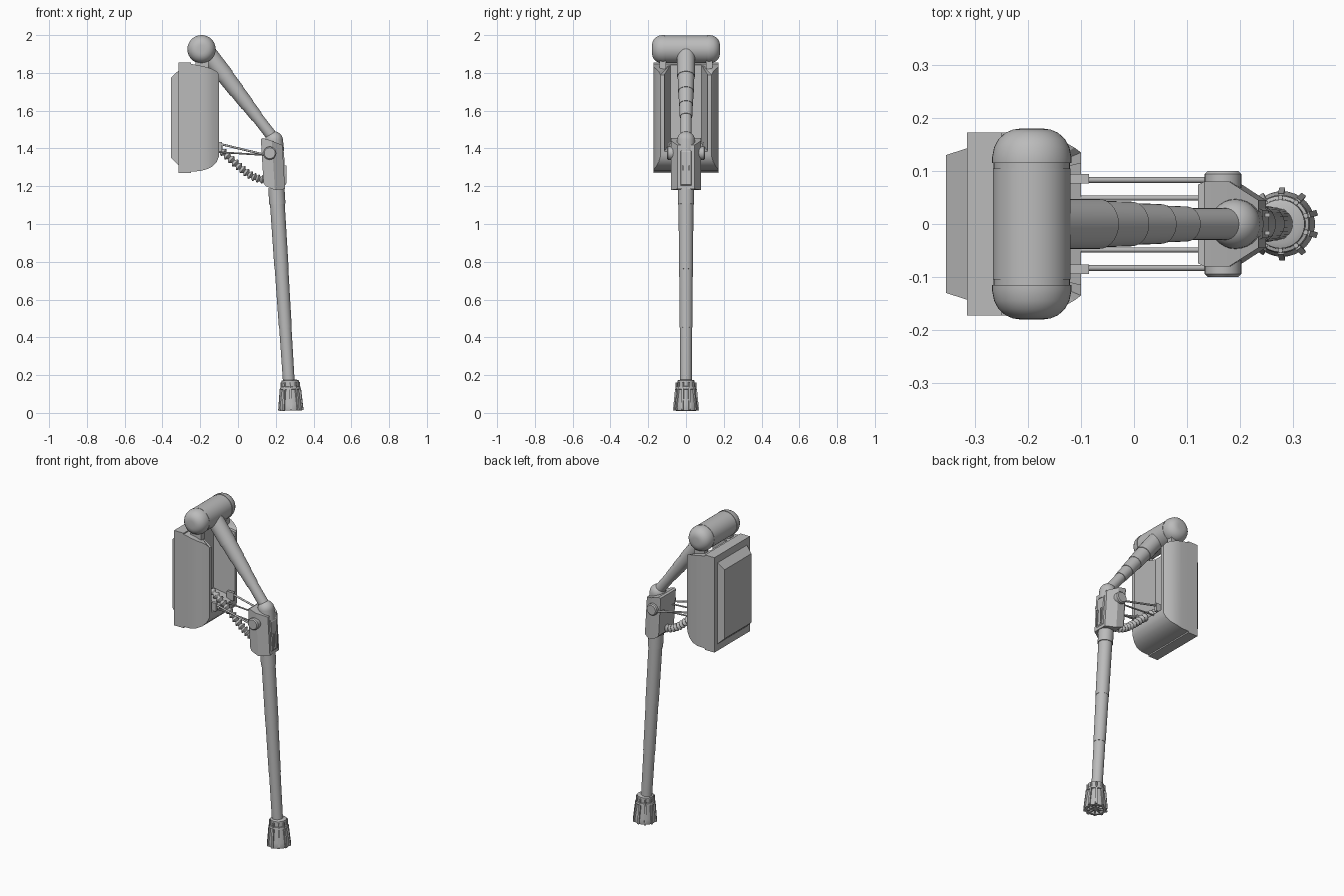
import bpy, bmesh, math
from mathutils import Vector, Matrix

if "Cube" in bpy.data.objects:
    bpy.data.objects.remove(bpy.data.objects["Cube"])

grey = bpy.data.materials.new("mid_grey")
grey.diffuse_color = (0.5, 0.5, 0.5, 1)
grey.use_nodes = True
grey.node_tree.nodes["Principled BSDF"].inputs["Base Color"].default_value = grey.diffuse_color


def finish(name, bm, angle=35):
    bmesh.ops.recalc_face_normals(bm, faces=bm.faces)
    me = bpy.data.meshes.new(name)
    bm.to_mesh(me)
    bm.free()
    me.materials.append(grey)
    me.shade_smooth()
    me.set_sharp_from_angle(angle=math.radians(angle))
    ob = bpy.data.objects.new(name, me)
    bpy.context.collection.objects.link(ob)
    return ob


def rings(name, stations, n=28, angle=35):
    """Skin circles given as (centre, tangent, radius) and cap both ends."""
    bm = bmesh.new()
    prev = first = None
    for c, t, r in stations:
        q = Vector(t).to_track_quat('Z', 'Y')
        ring = [bm.verts.new(Vector(c) + q @ Vector((r * math.cos(2 * math.pi * i / n),
                r * math.sin(2 * math.pi * i / n), 0))) for i in range(n)]
        if prev:
            for i in range(n):
                bm.faces.new((prev[i], prev[i - 1], ring[i - 1], ring[i]))
        first, prev = first or ring, ring
    bm.faces.new(first)
    bm.faces.new(prev)
    return finish(name, bm, angle)


def lathe(name, a, b, profile, n=28, angle=35):
    """Turned part from a to b; profile holds (distance along axis, radius)."""
    a, d = Vector(a), (Vector(b) - Vector(a)).normalized()
    return rings(name, [(a + d * t, d, r) for t, r in profile], n, angle)


def rod(name, a, b, r, n=12):
    return lathe(name, a, b, [(0, r), ((Vector(b) - Vector(a)).length, r)], n)


def box(name, x0, x1, y0, y1, z0, z1):
    bm = bmesh.new()
    m = Matrix.Translation(((x0 + x1) / 2, (y0 + y1) / 2, (z0 + z1) / 2)) @ \
        Matrix.Diagonal((x1 - x0, y1 - y0, z1 - z0, 1))
    bmesh.ops.create_cube(bm, size=1, matrix=m)
    return finish(name, bm)


def loft(name, sections, shear=0.0):
    """Skin rectangles given as (x, half width, low z, high z)."""
    bm = bmesh.new()
    prev = first = None
    for x, y, z0, z1 in sections:
        loop = [bm.verts.new((x + shear * (1.3 - pz), py, pz))
                for py, pz in ((-y, z0), (y, z0), (y, z1), (-y, z1))]
        if prev:
            for i in range(4):
                bm.faces.new((prev[i], prev[i - 1], loop[i - 1], loop[i]))
        first, prev = first or loop, loop
    bm.faces.new(first)
    bm.faces.new(prev)
    return finish(name, bm, 20)


# shoulder drum with rounded end caps
end = [(.18, .022), (.178, .036), (.172, .05), (.16, .063), (.145, .071),
       (.125, .075), (.115, .075), (.115, .072), (.105, .072), (.105, .0735)]
drum = [(.18 - y, r) for y, r in end] + [(.18 + y, r) for y, r in reversed(end)]
lathe("shoulder_drum", (-.193, -.18, 1.925), (-.193, .18, 1.925), drum, 40)

# pack: raised back panel and wide plate
loft("back_panel", [(-.355, .13, 1.35, 1.775), (-.315, .143, 1.312, 1.812)])
loft("back_plate", [(-.315, .173, 1.27, 1.855), (-.25, .173, 1.27, 1.855)])

# pack front: U-shaped rim around a channel that is open at the top
rim = [(-.25, .173, 1.278, 1.848), (-.2, .173, 1.28, 1.838), (-.165, .17, 1.29, 1.83),
       (-.135, .157, 1.305, 1.82), (-.112, .144, 1.33, 1.808), (-.1, .135, 1.36, 1.79),
       (-.1, .115, 1.385, 1.79), (-.225, .082, 1.43, 1.842)]
bm = bmesh.new()
us = [[bm.verts.new((x, sy * y, z)) for sy, z in ((-1, z1), (-1, z0), (1, z0), (1, z1))]
      for x, y, z0, z1 in rim]
for u, v in zip(us, us[1:]):
    for i in range(3):
        bm.faces.new((u[i], u[i + 1], v[i + 1], v[i]))
bm.faces.new(us[0])
bm.faces.new(us[-1])
for u, v in zip(us[1:6], us[2:7]):   # top of each wing, fanned to the channel floor
    for k in (0, 3):
        bm.faces.new((u[k], v[k], us[-1][k]))
bm.faces.new((us[0][0], us[1][0], us[-1][0], us[-1][3], us[1][3], us[0][3]))
bmesh.ops.dissolve_degenerate(bm, dist=1e-5, edges=bm.edges)
finish("pack_rim", bm, 25)

# upper arm with stepped sleeves
A, B = Vector((-.17, 0, 1.915)), Vector((.187, 0, 1.455))
L = (B - A).length
arm = [(0, .048), (.17, .047), (.17, .044), (.27, .042), (.27, .0395), (.36, .0375),
       (.36, .035), (.44, .033), (.44, .030), (L, .030)]
lathe("upper_arm", A, B, arm)

# elbow: ball end and collar above the joint block
ball = [(.047 * (1 - math.cos(a)), max(.001, .047 * math.sin(a)))
        for a in [math.pi / 2 * i / 8 for i in range(9)]]
lathe("elbow_ball", (.186, 0, 1.49), (.198, 0, 1.38), ball + [(.11, .047)])
loft("elbow_block", [(.13, .074, 1.215, 1.45), (.142, .08, 1.2, 1.455),
                     (.188, .08, 1.18, 1.44), (.242, .045, 1.185, 1.418)], .06)
loft("elbow_front_panel", [(.238, .032, 1.20, 1.40), (.248, .026, 1.21, 1.38)], .06)
for s in (-1, 1):
    side = "right" if s > 0 else "left"
    loft_slot = box("elbow_ridge_" + side, .245, .257, s * .017 - .004, s * .017 + .004, 1.215, 1.31)
    # pivot pin
    lathe("pivot_pin_" + side, (.168, s * .06, 1.375), (.168, s * .1, 1.375),
          [(0, .035), (.034, .035), (.04, .029)], 24)
    # drum brackets and rod clevises on the pack
    box("drum_bracket_" + side, -.225, -.155, s * .123 - .017, s * .123 + .017, 1.82, 1.89)
    box("rod_clevis_" + side, -.13, -.085, s * .085 - .009, s * .085 + .009, 1.385, 1.435)
    # stay rods
    rod("outer_stay_" + side, (-.1, s * .083, 1.425), (.15, s * .083, 1.365), .0055)
    rod("inner_stay_" + side, (-.17, s * .049, 1.385), (.14, s * .049, 1.365), .0045)

# corrugated hose
P = [Vector(p) for p in ((-.23, 0, 1.47), (-.06, 0, 1.42), (.02, 0, 1.23), (.15, 0, 1.235))]
hose, N = [], 17 * 6
for i in range(N + 1):
    t = i / N
    u = 1 - t
    pos = P[0] * u**3 + P[1] * 3 * u * u * t + P[2] * 3 * u * t * t + P[3] * t**3
    tan = (P[1] - P[0]) * u * u + (P[2] - P[1]) * 2 * u * t + (P[3] - P[2]) * t * t
    hose.append((pos, tan, .018 + .006 * math.cos(2 * math.pi * i / 6)))
rings("corrugated_hose", hose, 14, 60)

# lower leg with collar and seams
leg = [(0, .043), (.085, .043), (.085, .039), (.43, .0375), (.43, .036), (.74, .034),
       (.74, .0325), (1.03, .031)]
lathe("lower_leg", (.203, 0, 1.19), (.27, 0, .15), leg)

# foot: flared cup with hollow sole
T, S = Vector((.276, 0, .175)), Vector((.28, 0, .01))
d = (S - T).normalized()
cup = [(0, .036), (.004, .046), (.035, .047), (.037, .053), (.05, .055), (.052, .049),
       (.13, .06), (.15, .062), (.163, .06), (.163, .046), (.14, .042), (.14, .018),
       (.158, .016)]
lathe("foot_cup", T, S, cup, 30, 30)

# foot ribs, collar bolts and sole spokes, ten of each
ribs, bolts, spokes = bmesh.new(), bmesh.new(), bmesh.new()
base = Matrix.Translation(T) @ d.to_track_quat('Z', 'Y').to_matrix().to_4x4()
for i in range(10):
    turn = base @ Matrix.Rotation(2 * math.pi * i / 10, 4, 'Z')
    bmesh.ops.create_cube(ribs, size=1, matrix=turn @ Matrix.Translation((.057, 0, .105))
                          @ Matrix.Rotation(.10, 4, 'Y') @ Matrix.Diagonal((.013, .011, .115, 1)))
    bmesh.ops.create_cone(bolts, cap_ends=True, segments=8, radius1=.005, radius2=.005, depth=.03,
                          matrix=turn @ Matrix.Translation((.05, 0, .028)))
    bmesh.ops.create_cube(spokes, size=1, matrix=turn @ Matrix.Translation((.031, 0, .15))
                          @ Matrix.Diagonal((.034, .007, .02, 1)))
finish("foot_ribs", ribs)
finish("collar_bolts", bolts)
finish("sole_spokes", spokes)
